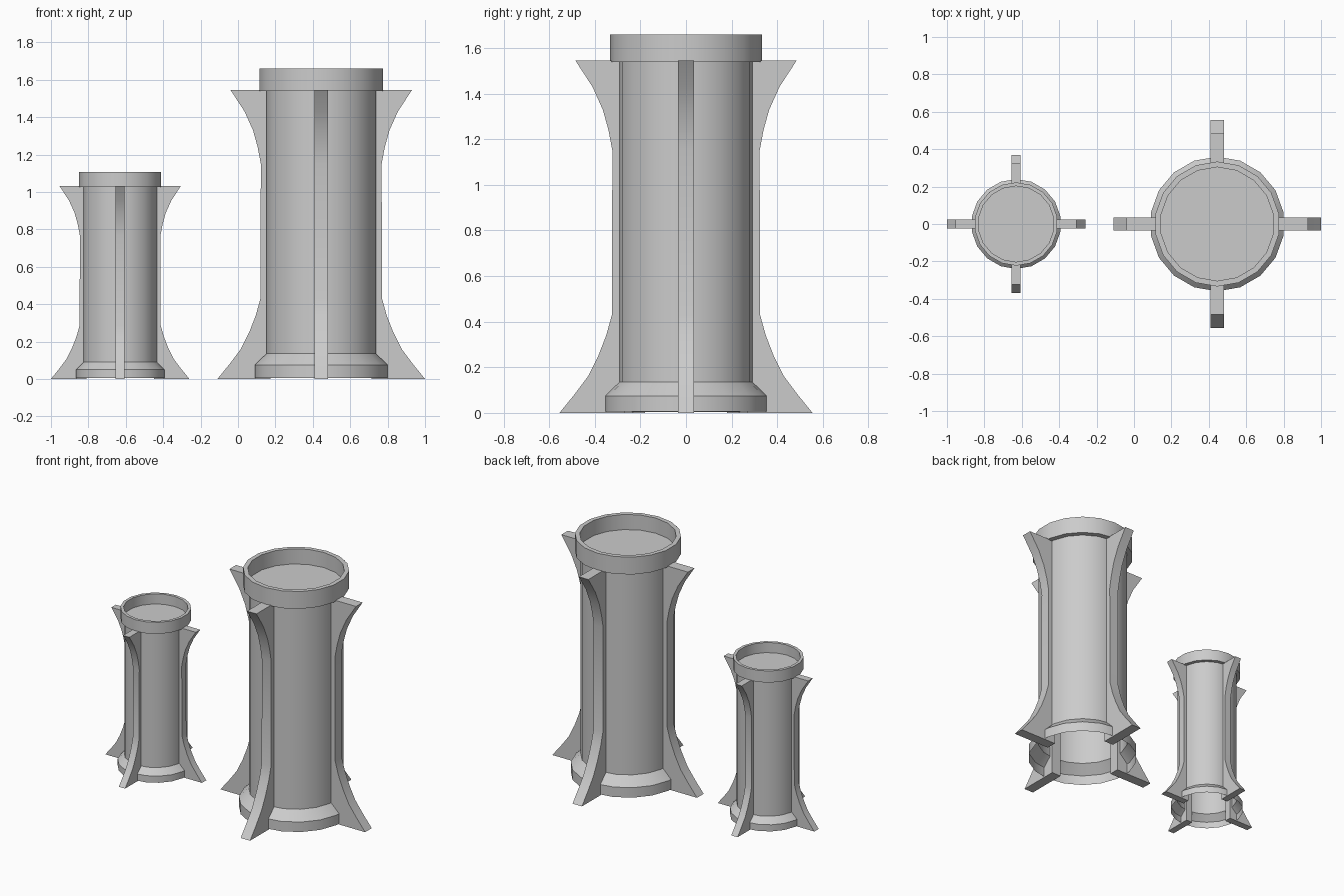
import bpy, bmesh
from math import cos, sin, pi, radians

if "Cube" in bpy.data.objects:
    bpy.data.objects.remove(bpy.data.objects["Cube"])

SIDES = 18


def finish(bm, name, s, x, turn=0.0):
    mesh = bpy.data.meshes.new(name)
    bm.to_mesh(mesh)
    bm.free()
    ob = bpy.data.objects.new(name, mesh)
    bpy.context.collection.objects.link(ob)
    ob.location = (x, 0, 0)
    ob.scale = (s, s, s)
    ob.rotation_euler.z = turn
    bpy.ops.object.select_all(action='DESELECT')
    ob.select_set(True)
    bpy.context.view_layer.objects.active = ob
    bpy.ops.object.shade_smooth_by_angle(angle=radians(30))


def lathe(name, profile, s, x, cap=False):
    """Spin an (r, z) profile, optionally closing the last ring."""
    bm = bmesh.new()
    rings = [[bm.verts.new((r * cos(pi / 2 + 2 * pi * k / SIDES),
                            r * sin(pi / 2 + 2 * pi * k / SIDES), z))
              for k in range(SIDES)] for r, z in profile]
    for a, b in zip(rings, rings[1:]):
        for k in range(SIDES):
            n = (k + 1) % SIDES
            bm.faces.new((a[k], a[n], b[n], b[k]))
    if cap:
        bm.faces.new(rings[-1])
    finish(bm, name, s, x)


def fin(name, profile, s, x, turn, half=0.036):
    """Extrude an (r, z) outline into a radial fin."""
    bm = bmesh.new()
    face = bm.faces.new([bm.verts.new((r, -half, z)) for r, z in profile])
    out = bmesh.ops.extrude_face_region(bm, geom=[face])
    moved = [v for v in out["geom"] if isinstance(v, bmesh.types.BMVert)]
    bmesh.ops.translate(bm, vec=(0, 2 * half, 0), verts=moved)
    bmesh.ops.recalc_face_normals(bm, faces=bm.faces)
    finish(bm, name, s, x, turn)


# flared foot, straight run, flared top
FIN = [(0.27, 0), (0.555, 0.0), (0.49, 0.08), (0.43, 0.16), (0.385, 0.25),
       (0.35, 0.34), (0.325, 0.43), (0.323, 1.15), (0.34, 1.24),
       (0.365, 1.33), (0.41, 1.43), (0.485, 1.545), (0.27, 1.545)]

for label, s, x in (("large", 1.0, 0.445), ("small", 0.667, -0.63)):
    # open-bottomed base ring with chamfer
    lathe(label + "_base", [(0.36, 0.006), (0.36, 0.075), (0.298, 0.135)], s, x)
    # shaft, closed at the top as the floor of the recess
    lathe(label + "_shaft", [(0.298, 0.135), (0.298, 1.555)], s, x, cap=True)
    # raised collar
    lathe(label + "_collar", [(0.298, 1.54), (0.334, 1.54), (0.334, 1.66),
                              (0.304, 1.66), (0.304, 1.555), (0.298, 1.555)], s, x)
    # four buttress fins
    for i in range(4):
        fin(f"{label}_fin_{i + 1}", FIN, s, x, i * pi / 2)
